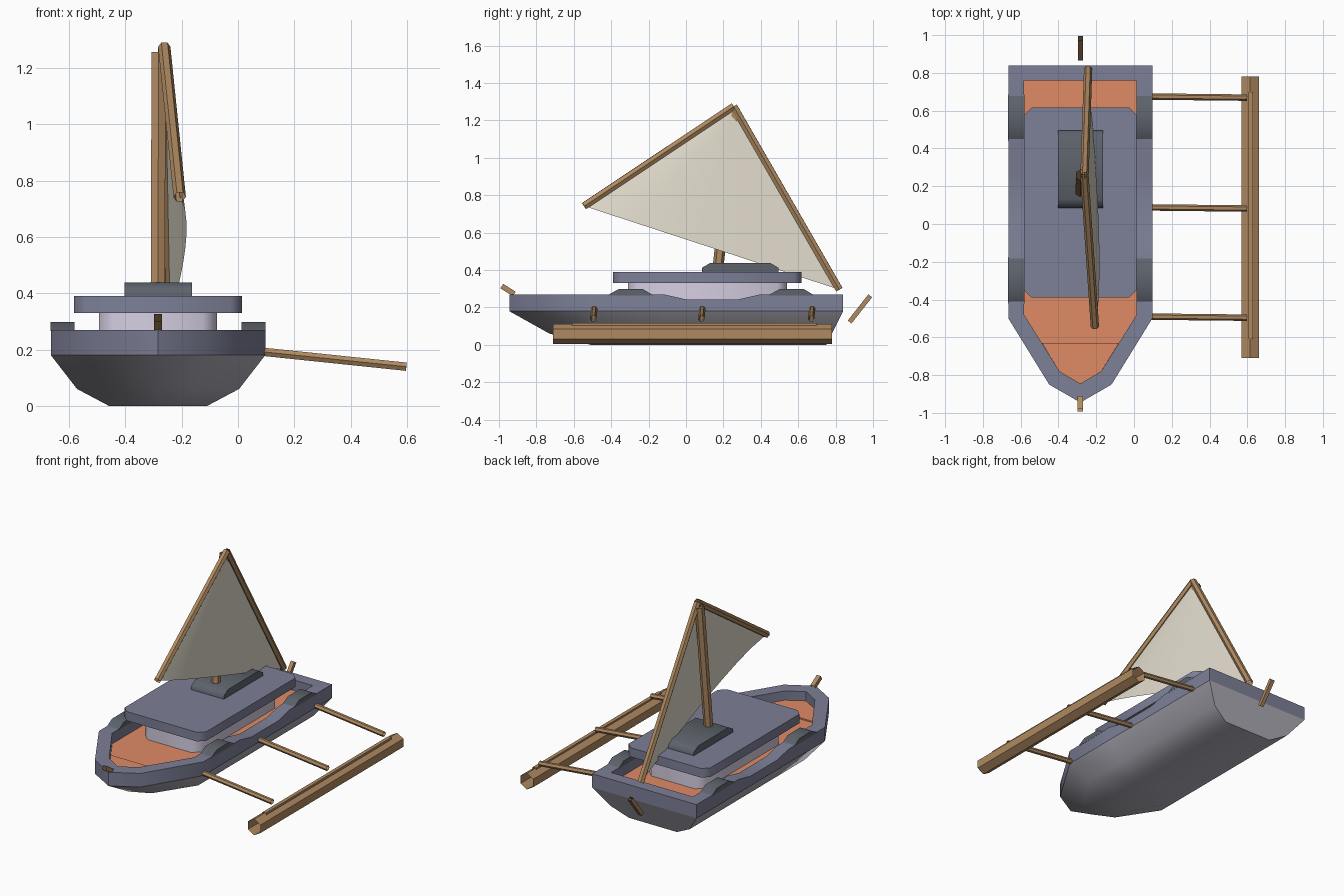
import bpy, bmesh, math
from mathutils import Vector

cube = bpy.data.objects.get("Cube")
if cube:
    bpy.data.objects.remove(cube, do_unlink=True)

CX = -0.284  # centre line of the boat


def material(name, rgb):
    m = bpy.data.materials.new(name)
    m.use_nodes = True
    m.diffuse_color = (*rgb, 1)
    m.node_tree.nodes["Principled BSDF"].inputs["Base Color"].default_value = (*rgb, 1)
    return m


SLATE = material("slate_blue", (0.205, 0.215, 0.31))
DARK = material("dark_slate", (0.11, 0.125, 0.15))
GREY = material("hull_grey", (0.46, 0.45, 0.51))
DECK = material("deck_orange", (0.74, 0.26, 0.13))
WALL = material("pale_lilac", (0.67, 0.62, 0.76))
WOOD = material("wood", (0.43, 0.255, 0.12))
CLOTH = material("sail_cream", (0.75, 0.71, 0.6))


def finish(name, bm, mats, smooth=None, closed=True):
    if closed:
        bmesh.ops.recalc_face_normals(bm, faces=bm.faces[:])
    me = bpy.data.meshes.new(name)
    bm.to_mesh(me)
    bm.free()
    ob = bpy.data.objects.new(name, me)
    bpy.context.collection.objects.link(ob)
    for m in mats:
        me.materials.append(m)
    if smooth:
        bpy.ops.object.select_all(action="DESELECT")
        ob.select_set(True)
        bpy.context.view_layer.objects.active = ob
        bpy.ops.object.shade_smooth_by_angle(angle=math.radians(smooth))
    return ob


def bridge(bm, a, b, mat=0):
    n = len(a)
    for i in range(n):
        f = bm.faces.new((a[i], a[(i + 1) % n], b[(i + 1) % n], b[i]))
        f.material_index = mat


def prism(name, low, high, mat, smooth=None):
    """Solid between two matching loops of 3D points."""
    bm = bmesh.new()
    a = [bm.verts.new(p) for p in low]
    b = [bm.verts.new(p) for p in high]
    bridge(bm, a, b)
    bm.faces.new(a)
    bm.faces.new(b)
    return finish(name, bm, [mat], smooth)


def slab(name, w, y0, y1, z0, z1, c, mat):
    """Box on the centre line with softened cut corners."""
    side = [(w - c, y0), (w, y0 + c), (w, y1 - c), (w - c, y1)]
    loop = side + [(-x, y) for x, y in reversed(side)]
    return prism(name, [(CX + x, y, z0) for x, y in loop],
                 [(CX + x, y, z1) for x, y in loop], mat, 50)


def hump(name, x0, x1, profile):
    """Side profile of (y, z) points extruded across x."""
    return prism(name, [(x0, y, z) for y, z in profile],
                 [(x1, y, z) for y, z in profile], DARK, 65)


def rod(name, p, q, r, sides=6, spin=0.0):
    """Open wooden tube from p to q."""
    p, q = Vector(p), Vector(q)
    d = (q - p).normalized()
    ref = Vector((1, 0, 0)) if abs(d.z) > 0.95 else Vector((0, 0, 1))
    u = d.cross(ref).normalized()
    v = u.cross(d)
    bm = bmesh.new()
    rings = []
    for c in (p, q):
        angles = [spin + math.tau * i / sides for i in range(sides)]
        rings.append([bm.verts.new(c + r * (u * math.cos(a) + v * math.sin(a))) for a in angles])
    bridge(bm, *rings)
    return finish(name, bm, [WOOD])


# Hull: stacked outlines, with a dip amidships in the rail
DIP = [(0.40, 0), (0.28, -0.027), (0.0, -0.027), (-0.12, 0)]


def outline(bm, z, w, stern, shoulder, mw, my, tip, dip=False):
    side = [(w, stern, 0)] + [(w, y, d if dip else 0) for y, d in DIP]
    side += [(w, shoulder, 0), (mw, my, 0)]
    loop = side + [(0, tip, 0)] + [(-x, y, d) for x, y, d in reversed(side)]
    return [bm.verts.new((CX + x, y, z + d)) for x, y, d in loop]


bm = bmesh.new()
keel = outline(bm, 0.0, 0.175, 0.75, -0.30, 0.08, -0.46, -0.51)
bilge = outline(bm, 0.06, 0.288, 0.78, -0.42, 0.125, -0.67, -0.73)
chine = outline(bm, 0.18, 0.381, 0.84, -0.50, 0.165, -0.85, -0.945)
bridge(bm, keel, bilge)
bridge(bm, bilge, chine)
bm.faces.new(keel)
bm.faces.new(chine)
finish("lower_hull", bm, [GREY], 35)

# Bulwark band, rail and deck
bm = bmesh.new()
base = outline(bm, 0.18, 0.381, 0.84, -0.50, 0.165, -0.85, -0.945)
rail = outline(bm, 0.27, 0.381, 0.84, -0.50, 0.165, -0.85, -0.945, True)
inner = outline(bm, 0.27, 0.298, 0.76, -0.48, 0.11, -0.78, -0.845, True)
floor = outline(bm, 0.20, 0.298, 0.76, -0.48, 0.11, -0.78, -0.845)
bridge(bm, base, rail)
bridge(bm, rail, inner)
bridge(bm, inner, floor)
bm.faces.new(floor).material_index = 1
bm.faces.new(base)
finish("bulwark_and_deck", bm, [SLATE, DECK], 35)

# Raised bow deck
bow = [(0.203, -0.63), (0.11, -0.78), (0, -0.845), (-0.11, -0.78), (-0.203, -0.63)]
prism("bow_deck", [(CX + x, y, 0.195) for x, y in bow],
      [(CX + x, y, 0.209) for x, y in bow], DECK)

# Dark humps on the rail, both sides
for y0, place in ((-0.42, "front"), (0.44, "rear")):
    shape = [(y0, 0.265), (y0 + 0.06, 0.298), (y0 + 0.19, 0.298), (y0 + 0.245, 0.265)]
    for s, side in ((1, "left"), (-1, "right")):
        hump(f"rail_hump_{place}_{side}", CX + s * 0.297, CX + s * 0.382, shape)

# Cabin, roof and hatch
slab("cabin", 0.21, -0.31, 0.54, 0.19, 0.34, 0.05, WALL)
slab("roof", 0.298, -0.39, 0.617, 0.33, 0.39, 0.04, SLATE)
hump("roof_hatch", -0.403, -0.163,
     [(0.085, 0.385), (0.085, 0.412), (0.13, 0.438), (0.45, 0.438), (0.495, 0.412), (0.495, 0.385)])

# Mast, spars and sail
apex = Vector((-0.262, 0.255, 1.275))
fore = Vector((-0.207, -0.545, 0.742))
aft = Vector((-0.243, 0.82, 0.295))
rod("mast", (-0.285, 0.17, 0.40), (-0.282, 0.26, 1.255), 0.029)
rod("upper_spar", fore, apex, 0.022)
rod("lower_spar", aft, apex, 0.022)

bm = bmesh.new()
N = 10
grid = []
for i in range(N + 1):
    row = []
    for j in range(N + 1):
        s, t = max(i / N, 0.01), j / N
        p = apex + s * (fore.lerp(aft, t) - apex)
        p.x += 0.035 * s * math.sin(math.pi * t ** 0.65)
        row.append(bm.verts.new(p))
    grid.append(row)
for i in range(N):
    for j in range(N):
        bm.faces.new((grid[i][j], grid[i + 1][j], grid[i + 1][j + 1], grid[i][j + 1]))
finish("sail", bm, [CLOTH], 60, closed=False)

# Outrigger float with its ridge and cross poles
rod("float", (0.615, -0.71, 0.058), (0.615, 0.78, 0.058), 0.053, 6, math.pi / 2)
rod("float_ridge", (0.618, -0.61, 0.105), (0.618, 0.70, 0.105), 0.017, 4, math.pi / 4)
for i, y in enumerate((-0.49, 0.088, 0.675)):
    rod(f"cross_pole_{i + 1}", (0.06, y, 0.195), (0.598, y - 0.006, 0.139), 0.017)

# Bow and stern posts
rod("bow_post", (CX, -0.918, 0.272), (CX, -0.985, 0.314), 0.02, 4, math.pi / 4)
rod("stern_post", (CX, 0.875, 0.122), (CX, 0.985, 0.262), 0.018, 4, math.pi / 4)
